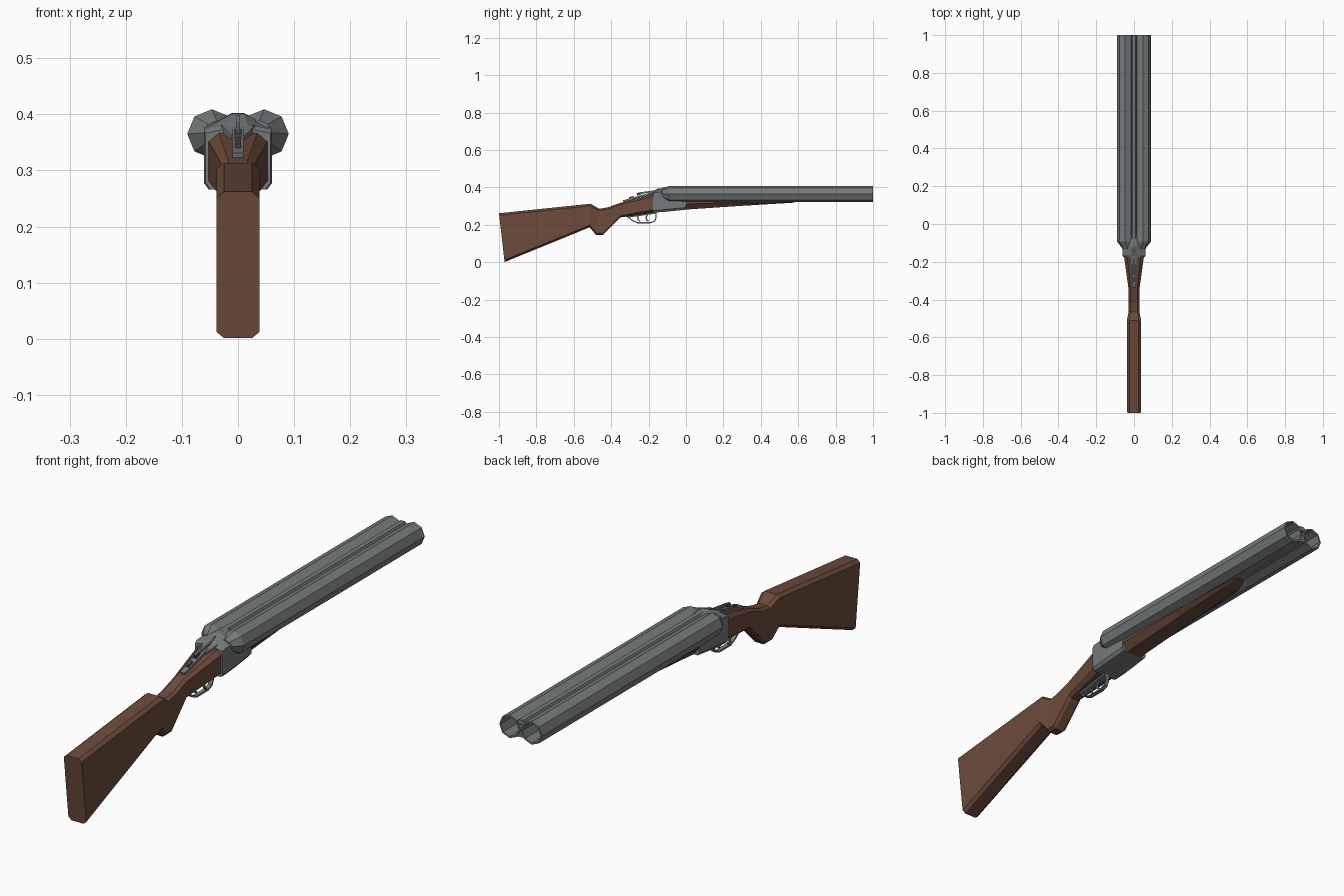
import bpy, bmesh, math
from mathutils import Vector

if "Cube" in bpy.data.objects:
    bpy.data.objects.remove(bpy.data.objects["Cube"])


def material(name, rgb):
    m = bpy.data.materials.new(name)
    m.diffuse_color = (*rgb, 1)
    m.use_nodes = True
    m.node_tree.nodes["Principled BSDF"].inputs["Base Color"].default_value = m.diffuse_color
    return m


WOOD = material("brown wood", (0.15, 0.07, 0.044))
STEEL = material("grey steel", (0.18, 0.195, 0.2))
DARK = material("dark steel", (0.07, 0.076, 0.08))


def loft(name, sections, mat, caps=True):
    """Skin a row of equal-length closed cross-sections."""
    bm = bmesh.new()
    rings = [[bm.verts.new(p) for p in s] for s in sections]
    n = len(rings[0])
    for a, b in zip(rings, rings[1:]):
        for i in range(n):
            j = (i + 1) % n
            bm.faces.new((a[i], a[j], b[j], b[i]))
    if caps:
        bm.faces.new(rings[0])
        bm.faces.new(rings[-1])
    bmesh.ops.recalc_face_normals(bm, faces=bm.faces)
    me = bpy.data.meshes.new(name)
    bm.to_mesh(me)
    bm.free()
    me.materials.append(mat)
    ob = bpy.data.objects.new(name, me)
    bpy.context.collection.objects.link(ob)
    return ob


def mirrored(half):
    """Close a right-half outline (x, y, z) across x = 0."""
    return half + [(-x, y, z) for x, y, z in reversed(half)]


def ring(cx, y, cz, r, n=8):
    return [(cx + r * math.cos(2 * math.pi * i / n), y,
             cz + r * math.sin(2 * math.pi * i / n)) for i in range(n)]


def ribbon(name, path, half, thick, mat, x=0):
    """Flat bar swept along a (y, z) path."""
    pts = [Vector(p) for p in path]
    secs = []
    for i, p in enumerate(pts):
        t = (pts[min(i + 1, len(pts) - 1)] - pts[max(i - 1, 0)]).normalized()
        o = Vector((-t.y, t.x)) * thick / 2
        a, b = p + o, p - o
        secs.append([(x + half, *a), (x - half, *a), (x - half, *b), (x + half, *b)])
    return loft(name, secs, mat)


# Stock: top y/z, bottom y/z, half width, edge chamfer
stock = []
for ty, tz, by, bz, w, c in [
        (-1.0, .262, -.97, .001, .038, .013),
        (-.51, .313, -.515, .187, .038, .013),
        (-.465, .286, -.48, .145, .029, .011),
        (-.42, .293, -.445, .145, .029, .011),
        (-.35, .318, -.35, .24, .028, .011),
        (-.17, .368, -.17, .266, .053, .018)]:
    d = Vector((by - ty, bz - tz)).normalized() * c * 0.85
    stock.append(mirrored([(w - c, ty, tz), (w, ty + d.x, tz + d.y),
                           (w, by - d.x, bz - d.y), (w - c, by, bz)]))
loft("stock", stock, WOOD)

# Fore-end under the barrels
loft("fore_end", [mirrored([(w, y, t), (w, y, b + h), (w * .6, y, b)])
                  for y, w, t, b, h in [(-.01, .055, .355, .281, .03),
                                        (.3, .05, .35, .302, .018),
                                        (.57, .042, .342, .318, .008),
                                        (.63, .022, .338, .333, .002)]], WOOD)

# Receiver: y, half width, bottom, shoulder height, ridge half width, ridge height
loft("receiver", [mirrored([(r, y, t), (w, y, s), (w, y, b + .012), (w - .009, y, b)])
                  for y, w, b, s, r, t in [(-.176, .058, .266, .366, .02, .374),
                                           (-.165, .061, .266, .373, .016, .382),
                                           (-.12, .061, .269, .376, .011, .401),
                                           (-.08, .061, .273, .374, .011, .402),
                                           (0, .058, .281, .365, .011, .366)]], STEEL)
loft("receiver_tail", [mirrored([(.012, -.215, .362), (.012, -.215, .355)]),
                       mirrored([(.03, -.165, .381), (.03, -.165, .36)])], STEEL)

# Twin octagonal barrels with rounded breech ends and open bores
for side, s in (("left", -1), ("right", 1)):
    x = .0465 * s
    loft(side + "_barrel", [ring(.038 * s, -.132, .367, .022), ring(x, -.092, .365, .044),
                            ring(x, 1, .365, .044), ring(x, 1, .365, .038),
                            ring(x, .01, .365, .038)], STEEL)

# Ribs joining the barrels
for name, w0, w1, z0, z1 in (("top_rib", .018, .009, .385, .402),
                             ("bottom_rib", .014, .014, .336, .346)):
    loft(name, [mirrored([(w1, y, z1), (w0, y, z0)]) for y in (-.1, .998)], STEEL)

# Tang plate, opening lever and safety button
ribbon("tang_plate", [(-.335, .327), (-.26, .348), (-.17, .374)], .01, .009, STEEL)
ribbon("opening_lever", [(-.262, .366), (-.235, .371), (-.165, .381), (-.14, .394)],
       .004, .009, STEEL)
ribbon("lever_thumb_piece", [(-.262, .361), (-.238, .369)], .006, .011, DARK)
ribbon("safety_button", [(-.305, .342), (-.28, .349)], .005, .011, DARK)

# Trigger guard and the two triggers
ribbon("trigger_guard", [(-.325, .249), (-.305, .238), (-.285, .222), (-.26, .211), (-.19, .211),
                         (-.168, .22), (-.16, .238), (-.162, .268)], .008, .006, STEEL)
ribbon("trigger_plate", [(-.31, .243), (-.16, .264)], .012, .008, STEEL)
for name, y, x in (("front_trigger", -.205, .005), ("rear_trigger", -.25, -.005)):
    ribbon(name, [(y, .258), (y - .008, .24), (y - .005, .226), (y + .004, .219)],
           .004, .007, STEEL, x)
